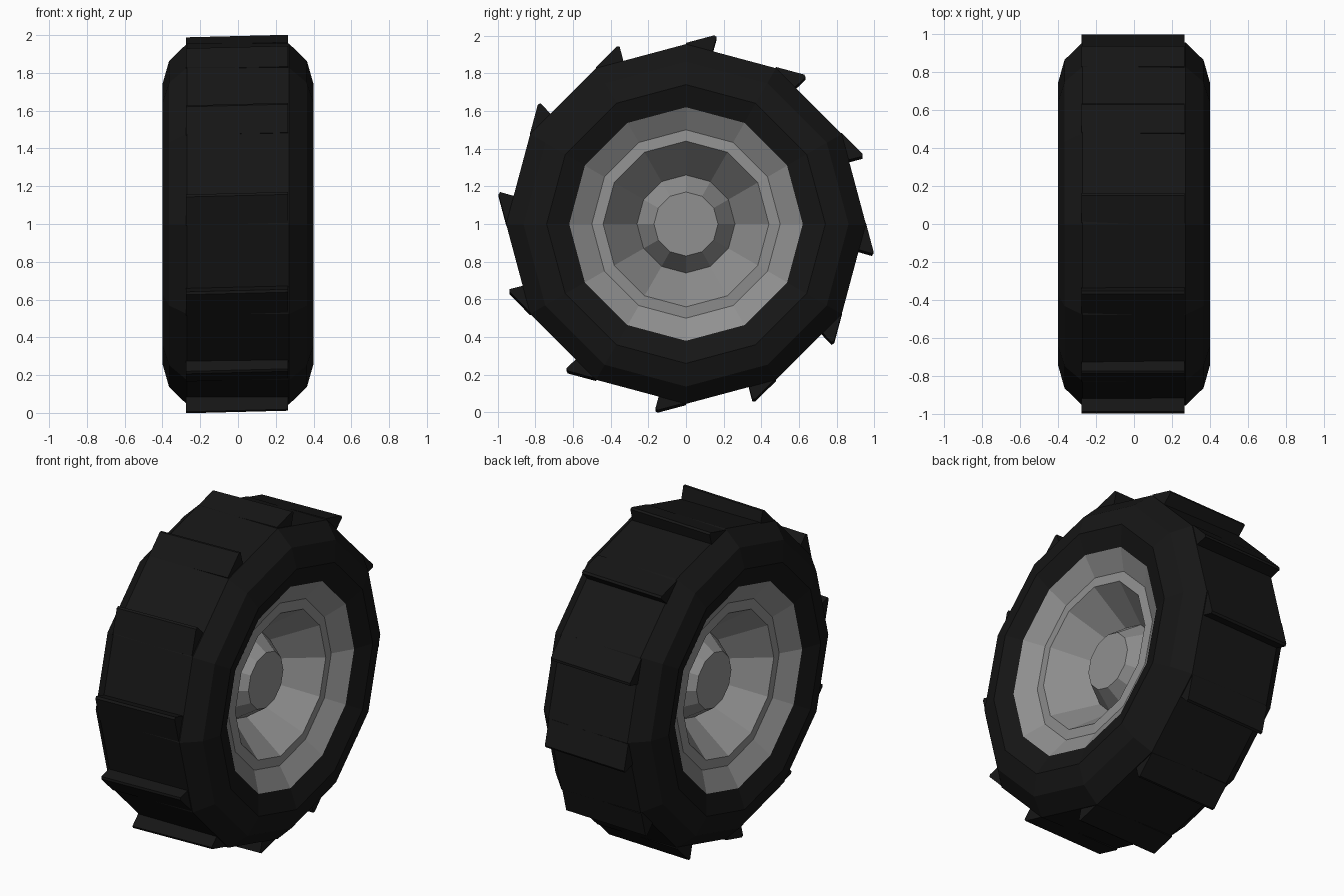
import bpy, bmesh
from math import sin, cos, pi

if "Cube" in bpy.data.objects:
    bpy.data.objects.remove(bpy.data.objects["Cube"])

SIDES = 12
CENTRE_Z = 1.0


def material(name, v):
    m = bpy.data.materials.new(name)
    m.diffuse_color = (v, v, v, 1)
    m.use_nodes = True
    m.node_tree.nodes["Principled BSDF"].inputs["Base Color"].default_value = m.diffuse_color
    return m


RUBBER = material("rubber", 0.008)
METAL = material("metal", 0.28)


def finish(name, bm, mat):
    bmesh.ops.recalc_face_normals(bm, faces=bm.faces)
    me = bpy.data.meshes.new(name)
    bm.to_mesh(me)
    bm.free()
    me.materials.append(mat)
    ob = bpy.data.objects.new(name, me)
    ob.location.z = CENTRE_Z
    bpy.context.collection.objects.link(ob)
    return ob


def lathe(name, half, mat, closed=False, cap=False):
    """Turn an (x, radius) half profile, mirrored in x, round the x axle."""
    profile = half + [(-x, r) for x, r in reversed(half)]
    bm = bmesh.new()
    rings = [[bm.verts.new((x, r * sin(2 * pi * i / SIDES), r * cos(2 * pi * i / SIDES)))
              for i in range(SIDES)] for x, r in profile]
    pairs = list(zip(rings, rings[1:]))
    if closed:
        pairs.append((rings[-1], rings[0]))
    for a, b in pairs:
        for i in range(SIDES):
            j = (i + 1) % SIDES
            bm.faces.new((a[i], a[j], b[j], b[i]))
    if cap:
        bm.faces.new(rings[0])
        bm.faces.new(rings[-1])
    return finish(name, bm, mat)


# Tyre: chamfered tread shoulders and side walls
lathe("tyre", [(0.357, 0.62), (0.40, 0.74), (0.365, 0.863), (0.27, 0.955)], RUBBER, closed=True)

# Rim: outer dish with a flat lip, deep well and protruding hub on both sides
lathe("rim", [(0.19, 0.17), (0.06, 0.26), (0.29, 0.44), (0.285, 0.50), (0.357, 0.62)],
      METAL, cap=True)

# Tread lugs: sawtooth bars, one per tyre facet, leaning very slightly
TOOTH = [(0.0, 0.93), (0.0, 0.955), (0.15, 0.995), (0.163, 0.987), (0.14, 0.905)]
bm = bmesh.new()
for k in range(SIDES):
    a = 2 * pi * k / SIDES
    ends = [[bm.verts.new((x, y * cos(a) + z * sin(a), z * cos(a) - y * sin(a) + 0.025 * x))
             for y, z in TOOTH] for x in (-0.275, 0.265)]
    for e in ends:
        bm.faces.new(e)
    n = len(TOOTH)
    for i in range(n):
        j = (i + 1) % n
        bm.faces.new((ends[0][i], ends[0][j], ends[1][j], ends[1][i]))
finish("tread_lugs", bm, RUBBER)
